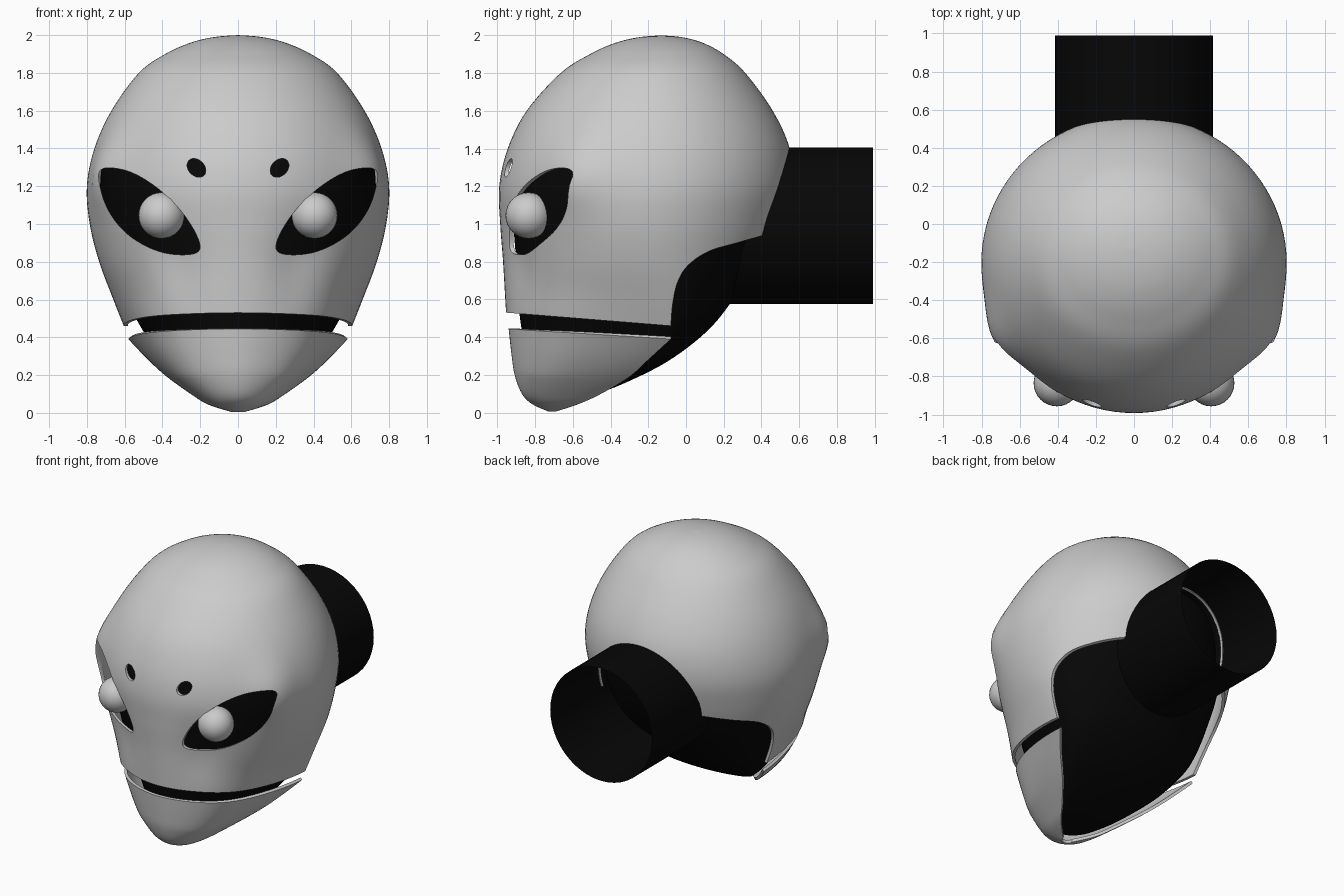
import bpy, bmesh
from math import sin, cos, pi, exp, radians

if "Cube" in bpy.data.objects:
    bpy.data.objects.remove(bpy.data.objects["Cube"])

black = bpy.data.materials.new("black")
black.diffuse_color = (0.002, 0.002, 0.002, 1)
black.use_nodes = True
black.node_tree.nodes["Principled BSDF"].inputs["Base Color"].default_value = black.diffuse_color


def catmull(rows, n, closed=False):
    """Smooth list of tuples passing through the given rows."""
    k, out = len(rows), []
    get = (lambda i: rows[i % k]) if closed else (lambda i: rows[max(0, min(k - 1, i))])
    for i in range(k if closed else k - 1):
        quad = [get(i + d) for d in (-1, 0, 1, 2)]
        for s in range(n):
            t = s / n
            out.append(tuple(0.5 * (2 * b + (c - a) * t + (2 * a - 5 * b + 4 * c - d) * t * t
                                    + (3 * b - a - 3 * c + d) * t ** 3) for a, b, c, d in zip(*quad)))
    return out if closed else out + [rows[-1]]


def new_object(name, bm, mat=None):
    me = bpy.data.meshes.new(name)
    bm.to_mesh(me)
    bm.free()
    ob = bpy.data.objects.new(name, me)
    bpy.context.collection.objects.link(ob)
    if mat:
        me.materials.append(mat)
    return ob


def activate(ob):
    bpy.ops.object.select_all(action='DESELECT')
    ob.select_set(True)
    bpy.context.view_layer.objects.active = ob


def smooth(ob, angle=40):
    activate(ob)
    bpy.ops.object.shade_smooth_by_angle(angle=radians(angle))


def loft(name, rows, span, segs, bump=None, mat=None, cap=False):
    """Stack of oval sections (z, half width, centre y, front y, back y, drop towards back)."""
    bm = bmesh.new()
    grid = []
    for z, w, yc, f, b, drop in catmull(rows, 6):
        line = []
        for j in range(segs + 1):
            t = -span + 2 * span * j / segs
            o = bump(abs(t), z) if bump else 0
            depth = (yc - f) if cos(t) > 0 else (b - yc)
            line.append(bm.verts.new(((w + o) * sin(t), yc - (depth + o) * cos(t), z - drop * (1 - cos(t)))))
        grid.append(line)
    for r, q in zip(grid, grid[1:]):
        for j in range(segs):
            bm.faces.new((r[j], q[j], q[j + 1], r[j + 1]))
    if cap:
        bm.faces.new(grid[-1][::-1])
    bmesh.ops.remove_doubles(bm, verts=bm.verts, dist=1e-4)
    return new_object(name, bm, mat)


def prism(name, pts, axis, a, b):
    """Closed outline extruded along x (points are y, z) or along y (points are x, z)."""
    put = (lambda p, d: (d, p[0], p[1])) if axis == 'x' else (lambda p, d: (p[0], d, p[1]))
    bm = bmesh.new()
    lo = [bm.verts.new(put(p, a)) for p in pts]
    hi = [bm.verts.new(put(p, b)) for p in pts]
    bm.faces.new(lo)
    bm.faces.new(hi)
    for i in range(len(pts)):
        k = (i + 1) % len(pts)
        bm.faces.new((lo[i], lo[k], hi[k], hi[i]))
    bmesh.ops.recalc_face_normals(bm, faces=bm.faces)
    ob = new_object(name, bm)
    ob.hide_render = True
    return ob


def thicken(ob, cutters=()):
    m = ob.modifiers.new("thickness", 'SOLIDIFY')
    m.thickness, m.offset = 0.02, -1
    for c in cutters:
        m = ob.modifiers.new("cut", 'BOOLEAN')
        m.operation, m.solver, m.object = 'DIFFERENCE', 'EXACT', c
    activate(ob)
    for m in list(ob.modifiers):
        bpy.ops.object.modifier_apply(modifier=m.name)
    for c in cutters:
        bpy.data.objects.remove(c)
    smooth(ob)


# upper head shell, with brow corners pushed out, cheeks drawn in and a fuller mouth line
def brow(t, z):
    return (0.05 * exp(-((t - 1.05) / 0.22) ** 2 - ((z - 1.26) / 0.2) ** 2)
            - 0.03 * exp(-((t - 0.45) / 0.2) ** 2 - ((z - 0.82) / 0.22) ** 2)
            + 0.03 * exp(-((t - 0.75) / 0.35) ** 2 - ((z - 0.42) / 0.22) ** 2))


head = [(2.0, 0, -.13, -.13, -.13, 0), (1.99, .125, -.135, -.25, -.02, 0), (1.96, .25, -.14, -.375, .09, 0),
        (1.9, .385, -.15, -.51, .2, 0), (1.8, .525, -.17, -.665, .315, 0), (1.6, .67, -.19, -.845, .46, 0),
        (1.4, .76, -.2, -.945, .55, 0), (1.2, .8, -.2, -.99, .57, 0), (1.0, .785, -.2, -.985, .53, 0),
        (.8, .735, -.18, -.97, .47, 0), (.6, .66, -.12, -.958, .42, 0), (.4, .58, -.07, -.945, .36, 0)]
shell = loft("head_shell", head, pi, 96, brow)

# cutters: mouth line and rear opening, neck opening, eye openings, brow holes
edge = catmull([(-.08, .46), (-.07, .58), (-.045, .69), (.01, .78), (.12, .855), (.27, .9), (.41, .94)], 5)
cutters = [prism("rear_cutter", [(-1.2, .55)] + edge + [(.8, 1.05), (.8, 0), (-1.2, 0)], 'x', -1.2, 1.2)]
ring = [2 * pi * i / 32 for i in range(32)]
cutters.append(prism("neck_cutter", [(.408 * cos(a), .99 + .408 * sin(a)) for a in ring], 'y', .2, 1.2))
eye = catmull([(.737, 1.265), (.718, 1.15), (.67, 1.045), (.595, .955), (.5, .89), (.4, .85), (.3, .837),
               (.22, .848), (.202, .89), (.24, .98), (.32, 1.09), (.44, 1.2), (.57, 1.275), (.69, 1.297)], 5, True)
hole = []
for a in ring:
    u, v = .056 * cos(a), .042 * sin(a)
    hole.append((.22 + (u - v) * .707, 1.297 + (u + v) * .707))
for s in (-1, 1):
    cutters.append(prism("eye_cutter", [(s * x, z) for x, z in eye], 'y', -1.4, -.5))
    cutters.append(prism("brow_hole_cutter", [(s * x, z) for x, z in hole], 'y', -1.4, -.8))
thicken(shell, cutters)


# lower jaw: half-oval sections, open behind
def chin(t, z):
    return 0.03 * min(1, z / 0.2) * exp(-((t - 0.75) / 0.35) ** 2)


jaw = [(.445, .58, -.08, -.94, -.08, .055), (.31, .475, -.2, -.925, -.2, .03), (.2, .375, -.30, -.908, -.3, .01),
       (.1, .25, -.45, -.87, -.45, 0), (.045, .16, -.57, -.815, -.57, 0), (.006, .04, -.69, -.73, -.69, 0)]
thicken(loft("lower_jaw", jaw, pi / 2, 48, chin))

# dark inner head
core = [(1.9, 0, -.13, -.13, -.13, 0), (1.85, .3, -.15, -.42, .12, 0), (1.7, .5, -.18, -.68, .31, 0),
        (1.4, .69, -.2, -.87, .48, 0), (1.2, .73, -.2, -.92, .5, 0), (1.0, .715, -.2, -.915, .46, 0),
        (.8, .665, -.18, -.9, .38, 0), (.6, .59, -.12, -.89, .25, 0), (.43, .5, -.1, -.87, .11, 0),
        (.27, .39, -.22, -.84, -.1, 0), (.15, .26, -.4, -.81, -.34, 0), (.1, .17, -.55, -.78, -.48, 0)]
smooth(loft("inner_head", core, pi, 64, None, black, True))

# open neck tube
bpy.ops.mesh.primitive_cylinder_add(vertices=48, radius=.415, depth=.79, location=(0, .595, .99),
                                    rotation=(pi / 2, 0, 0), end_fill_type='NOTHING')
neck = bpy.context.object
neck.name = "neck"
neck.data.materials.append(black)
smooth(neck)

# eyeballs
for s, side in ((-1, "left"), (1, "right")):
    bpy.ops.mesh.primitive_uv_sphere_add(segments=32, ring_count=16, radius=.122, location=(s * .405, -.835, 1.045))
    ball = bpy.context.object
    ball.name = "eyeball_" + side
    smooth(ball)
